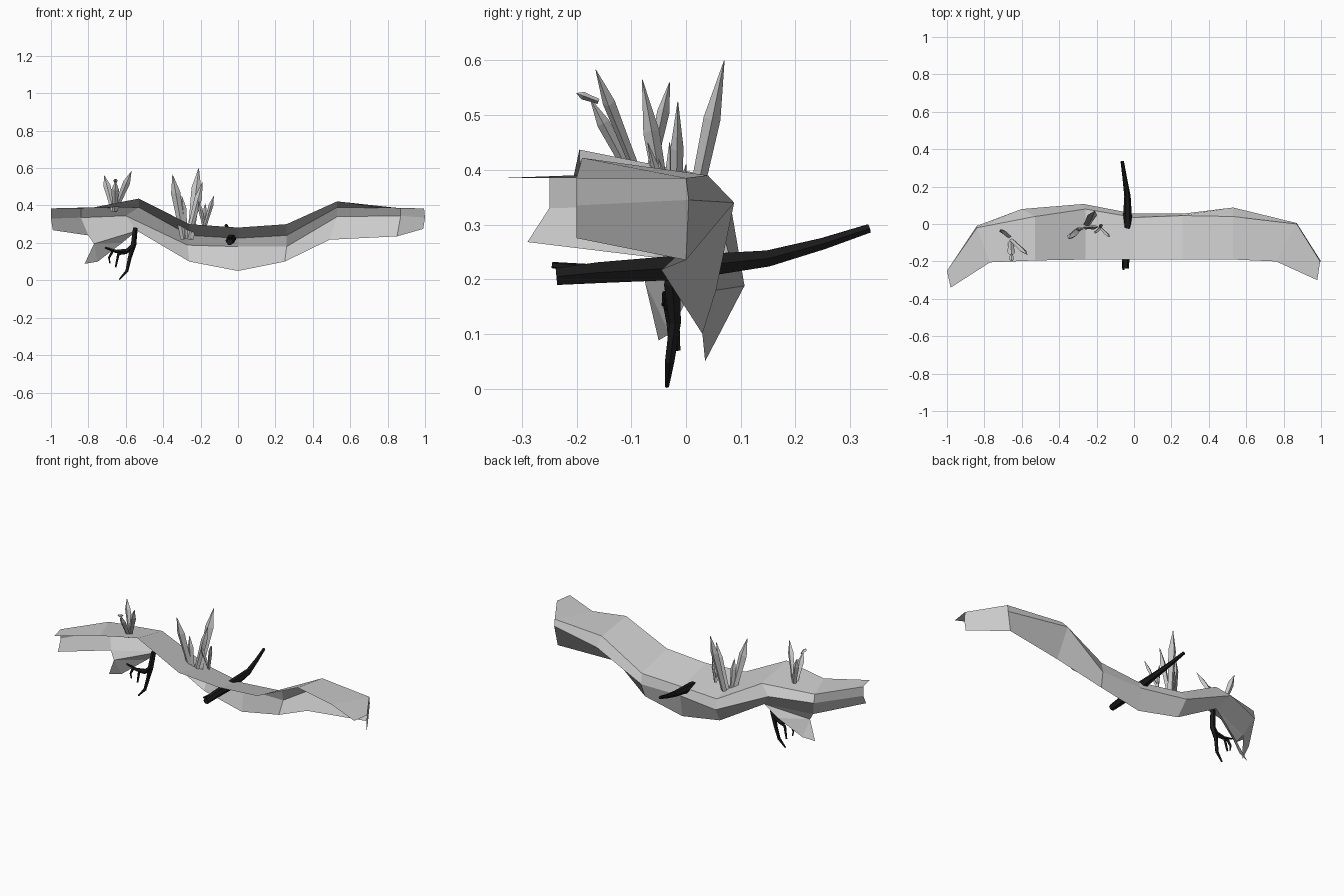
import bpy, bmesh, math
from mathutils import Vector


def make_object(name, verts, faces, material=None):
    me = bpy.data.meshes.new(name)
    me.from_pydata([tuple(v) for v in verts], [], faces)
    bm = bmesh.new()
    bm.from_mesh(me)
    bmesh.ops.recalc_face_normals(bm, faces=bm.faces)
    bm.to_mesh(me)
    bm.free()
    ob = bpy.data.objects.new(name, me)
    bpy.context.collection.objects.link(ob)
    if material:
        me.materials.append(material)
    return ob


def tube(name, path, radii, sides=6, material=None, flat=1.0):
    """Straight-faced tube through path; flat squashes the section."""
    pts = [Vector(p) for p in path]
    verts, faces = [], []
    for i, p in enumerate(pts):
        d = (pts[min(i + 1, len(pts) - 1)] - pts[max(i - 1, 0)]).normalized()
        ref = Vector((0, 1, 0)) if abs(d.y) < 0.8 else Vector((0, 0, 1))
        u = d.cross(ref).normalized()
        w = d.cross(u)
        for k in range(sides):
            a = 2 * math.pi * k / sides
            verts.append(p + radii[i] * (u * math.cos(a) + w * flat * math.sin(a)))
    for i in range(len(pts) - 1):
        for k in range(sides):
            n = (k + 1) % sides
            faces.append((i * sides + k, i * sides + n,
                          (i + 1) * sides + n, (i + 1) * sides + k))
    faces.append(tuple(range(sides)))
    faces.append(tuple(range(len(verts) - sides, len(verts))))
    return make_object(name, verts, faces, material)


black = bpy.data.materials.new("dark_root")
black.diffuse_color = (0.01, 0.01, 0.01, 1)

# Ledge shell, open at the front: each section is lip, crease, ridge, bottom
sections = [
    [(-.98, -.34, .385), (-1, -.25, .385), (-1, -.25, .33), (-.99, -.29, .268)],
    [(-.77, -.205, .39), (-.84, -.02, .385), (-.84, -.01, .335), (-.8, -.06, .24)],
    [(-.53, -.195, .437), (-.53, .04, .39), (-.6, .08, .345), (-.54, .03, .265)],
    [(-.26, -.19, .30), (-.26, .08, .24), (-.27, .107, .188), (-.26, .05, .10)],
    [(0, -.19, .282), (0, .035, .225), (0, .055, .18), (0, .035, .05)],
    [(.26, -.19, .30), (.26, .045, .24), (.26, .055, .18), (.25, .03, .10)],
    [(.53, -.19, .422), (.53, .04, .39), (.53, .088, .34), (.49, -.045, .217)],
    [(.76, -.2, .386), (.87, 0, .385), (.87, .005, .345), (.85, 0, .235)],
    [(.98, -.3, .385), (.995, -.2, .385), (1, -.2, .335), (.99, -.2, .275)],
]
verts = [v for s in sections for v in s]
faces = [(i * 4 + k, i * 4 + 4 + k, i * 4 + 5 + k, i * 4 + 1 + k)
         for i in range(len(sections) - 1) for k in range(3)]
make_object("ledge_shell", verts, faces)

# Lower flap hanging from the left part of the shell
make_object("hanging_flap",
            [(-.8, -.06, .24), (-.77, -.075, .195), (-.82, -.05, .088),
             (-.75, -.03, .1), (-.62, .02, .2), (-.54, .03, .265)],
            [(0, 1, 5), (1, 2, 3), (1, 3, 4), (1, 4, 5)])


# Pointed leaf blades in three tufts: base, tip, half width
def blade(name, base, tip, width):
    b, t = Vector(base), Vector(tip)
    path = [b, b.lerp(t, .35), b.lerp(t, .72), t]
    tube(name, path, [width * .7, width * .8, width, .001], 4, None, .6)


tufts = {
    "large_tuft": [((-.29, -.02, .22), (-.35, -.08, .565), .025),
                   ((-.255, -.01, .22), (-.21, .07, .6), .026),
                   ((-.27, -.02, .22), (-.19, -.015, .525), .02),
                   ((-.28, -.025, .22), (-.30, -.03, .45), .018)],
    "small_tuft": [((-.18, -.02, .28), (-.13, -.07, .45), .013),
                   ((-.18, -.02, .28), (-.21, -.05, .42), .012),
                   ((-.18, -.02, .28), (-.175, 0, .41), .01)],
    "left_tuft": [((-.66, -.08, .37), (-.57, -.165, .583), .019),
                  ((-.665, -.07, .37), (-.715, -.03, .56), .019),
                  ((-.66, -.09, .37), (-.655, -.175, .53), .02)],
}
for tuft, blades in tufts.items():
    for i, (b, t, w) in enumerate(blades):
        blade(f"{tuft}_blade_{i + 1}", b, t, w)
# Bent tip of the forward leaf
blade("left_tuft_bent_tip", (-.655, -.16, .525), (-.655, -.2, .54), .012)

# Dark branch running front to back through the ledge
tube("branch", [(-.045, -.237, .205), (-.045, -.16, .212), (-.035, 0, .222),
                (-.035, .15, .238), (-.05, .25, .265), (-.063, .335, .293)],
     [.018, .022, .026, .017, .012, .009], 6, black)
tube("branch_stub", [(-.05, -.15, .215), (-.055, -.245, .226)], [.012, .006], 5, black)

# Thin roots dangling beneath the left side
roots = [
    ([(-.55, -.01, .28), (-.56, -.025, .19), (-.58, -.02, .12),
      (-.595, -.03, .05), (-.635, -.035, .004)], [.014, .016, .011, .009, .004]),
    ([(-.56, -.025, .19), (-.6, -.03, .15), (-.64, -.02, .14),
      (-.655, -.015, .07)], [.014, .011, .008, .005]),
    ([(-.59, -.03, .16), (-.65, -.035, .155), (-.71, -.04, .175)], [.012, .01, .004]),
    ([(-.67, -.035, .158), (-.69, -.03, .12), (-.685, -.03, .09)], [.008, .006, .003]),
]
for i, (path, radii) in enumerate(roots):
    tube(f"hanging_root_{i + 1}", path, radii, 5, black)
